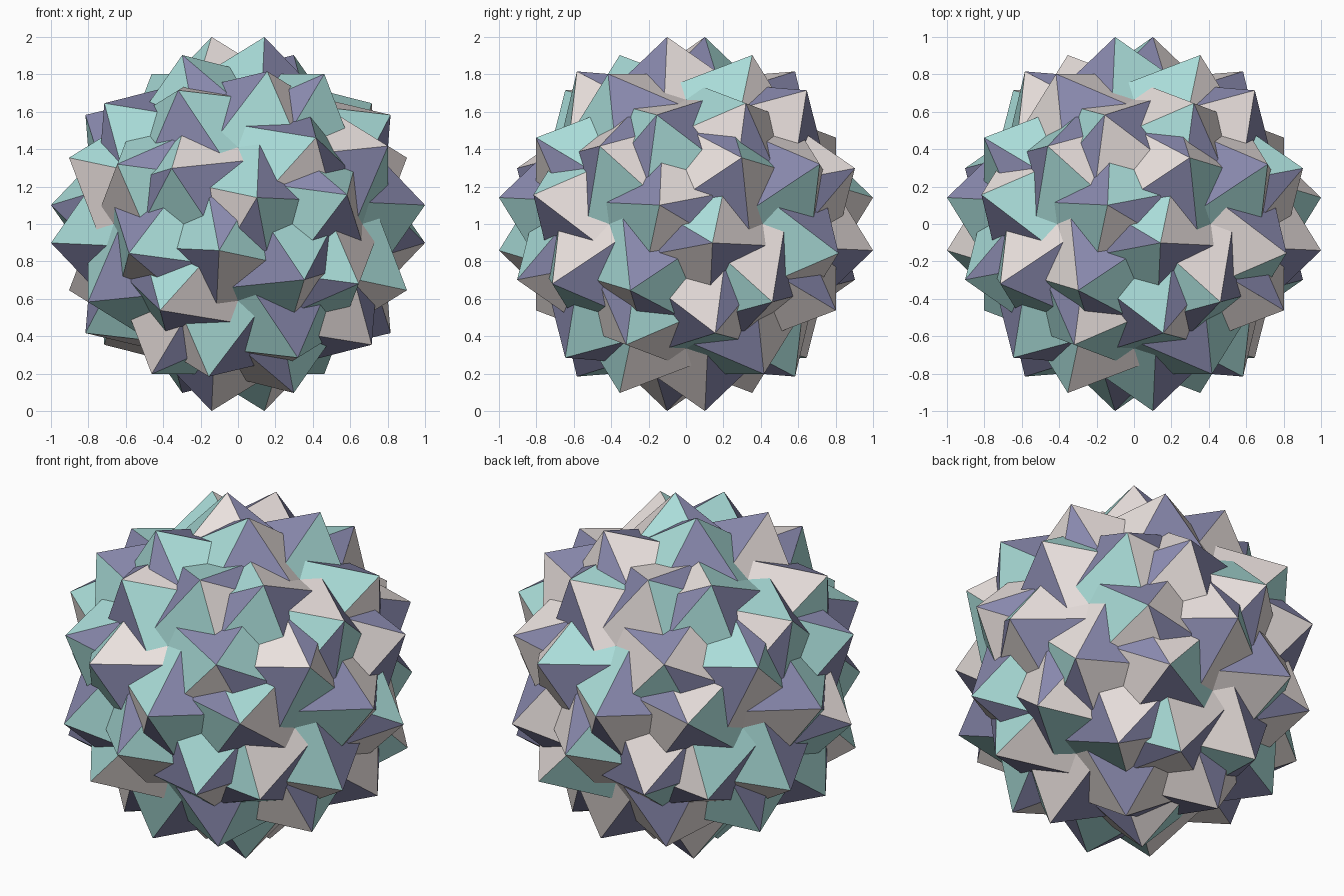
import bpy
from math import sqrt, radians
from itertools import combinations
from mathutils import Vector, Matrix

if "Cube" in bpy.data.objects:
    bpy.data.objects.remove(bpy.data.objects["Cube"])

PHI = (1 + sqrt(5)) / 2
LIFT = Vector((0, 0, 1))

# 60 corners: one seed point turned by the icosahedral rotation group
seed = Vector((0.1415, -0.1011, 1.0))
fifth = Matrix.Rotation(radians(72), 3, Vector((1, 0, PHI)))


def tetra_turns(p):
    """The 12 even sign changes and cyclic shifts of a point."""
    out = []
    for s in ((1, 1, 1), (1, -1, -1), (-1, 1, -1), (-1, -1, 1)):
        q = (p[0] * s[0], p[1] * s[1], p[2] * s[2])
        for k in range(3):
            out.append(Vector((q[k], q[(k + 1) % 3], q[(k + 2) % 3])))
    return out


corners = []
p = seed.copy()
for i in range(5):
    corners += tetra_turns(p)
    p = fifth @ p


def material(name, rgb):
    m = bpy.data.materials.new(name)
    m.diffuse_color = (*rgb, 1)
    m.use_nodes = True
    m.node_tree.nodes["Principled BSDF"].inputs["Base Color"].default_value = m.diffuse_color
    return m


teal = material("teal", (0.40, 0.72, 0.69))
violet = material("violet", (0.25, 0.25, 0.42))
pale = material("pale", (0.82, 0.75, 0.73))

faces = []          # (points, material index)

# 12 pentagram faces around the five-fold axes
star_height = seed.dot(Vector((-1, 0, PHI)).normalized())
for sx in (1, -1):
    for sz in (1, -1):
        for k in range(3):
            a = (sx, 0, sz * PHI)
            axis = Vector((a[k], a[(k + 1) % 3], a[(k + 2) % 3])).normalized()
            tip = next(v for v in corners if abs(v.dot(axis) - star_height) < 0.02)
            centre = axis * tip.dot(axis)
            tips = [Matrix.Rotation(radians(72 * i), 3, axis) @ tip for i in range(5)]
            outline = []
            for i in range(5):
                mid = (tips[i] + tips[(i + 1) % 5]) / 2
                outline += [tips[i], centre + (mid - centre) * 0.4721]
            faces.append((outline, 1))

# 80 triangles: every triple of corners that are all one edge apart
EDGE_DOT = 0.257
linked = {(i, j) for i, j in combinations(range(60), 2)
          if abs(corners[i].dot(corners[j]) - EDGE_DOT) < 0.02}
neighbours = {i: [j for j in range(60) if (i, j) in linked] for i in range(60)}

three_axes = tetra_turns((1, 1, 1)) + tetra_turns((-1, -1, -1))
for s in (1, -1):
    three_axes += tetra_turns((0, s, PHI ** 2)) + tetra_turns((0, s, -PHI ** 2))
three_axes = [a.normalized() for a in three_axes]
two_axes = [a.normalized() for s in (1, -1)
            for a in tetra_turns((s, s * PHI, s * PHI ** 2))]
two_axes += [Vector(a) for a in ((1, 0, 0), (-1, 0, 0), (0, 1, 0),
                                 (0, -1, 0), (0, 0, 1), (0, 0, -1))]
tint = Vector((-0.45, -1.0, 0.45))

for i in range(60):
    for j, k in combinations(neighbours[i], 2):
        if (j, k) not in linked:
            continue
        pts = [corners[i], corners[j], corners[k]]
        n = sum(pts, Vector()).normalized()
        if max(n.dot(a) for a in three_axes) > 0.999:
            mat = 1
        else:
            # paired triangles share a two-fold axis: one teal, one pale
            axis = min(two_axes, key=lambda a: abs(n.dot(a) - 0.894))
            side = n - axis * n.dot(axis)
            mat = 0 if side.dot(tint) > 0 else 2
        faces.append((pts, mat))

# Assemble the flat-faced solid with outward winding
verts, polys, mats = [], [], []
for pts, mat in faces:
    middle = sum(pts, Vector()) / len(pts)
    spin = sum((pts[i].cross(pts[(i + 1) % len(pts)]) for i in range(len(pts))), Vector())
    if spin.dot(middle) < 0:
        pts = pts[::-1]
    start = len(verts)
    verts += [q + LIFT for q in pts]
    polys.append(list(range(start, start + len(pts))))
    mats.append(mat)

mesh = bpy.data.meshes.new("snub_star_polyhedron")
mesh.from_pydata(verts, [], polys)
for m in (teal, violet, pale):
    mesh.materials.append(m)
for poly, mat in zip(mesh.polygons, mats):
    poly.material_index = mat
mesh.update()
solid = bpy.data.objects.new("snub_star_polyhedron", mesh)
bpy.context.collection.objects.link(solid)
